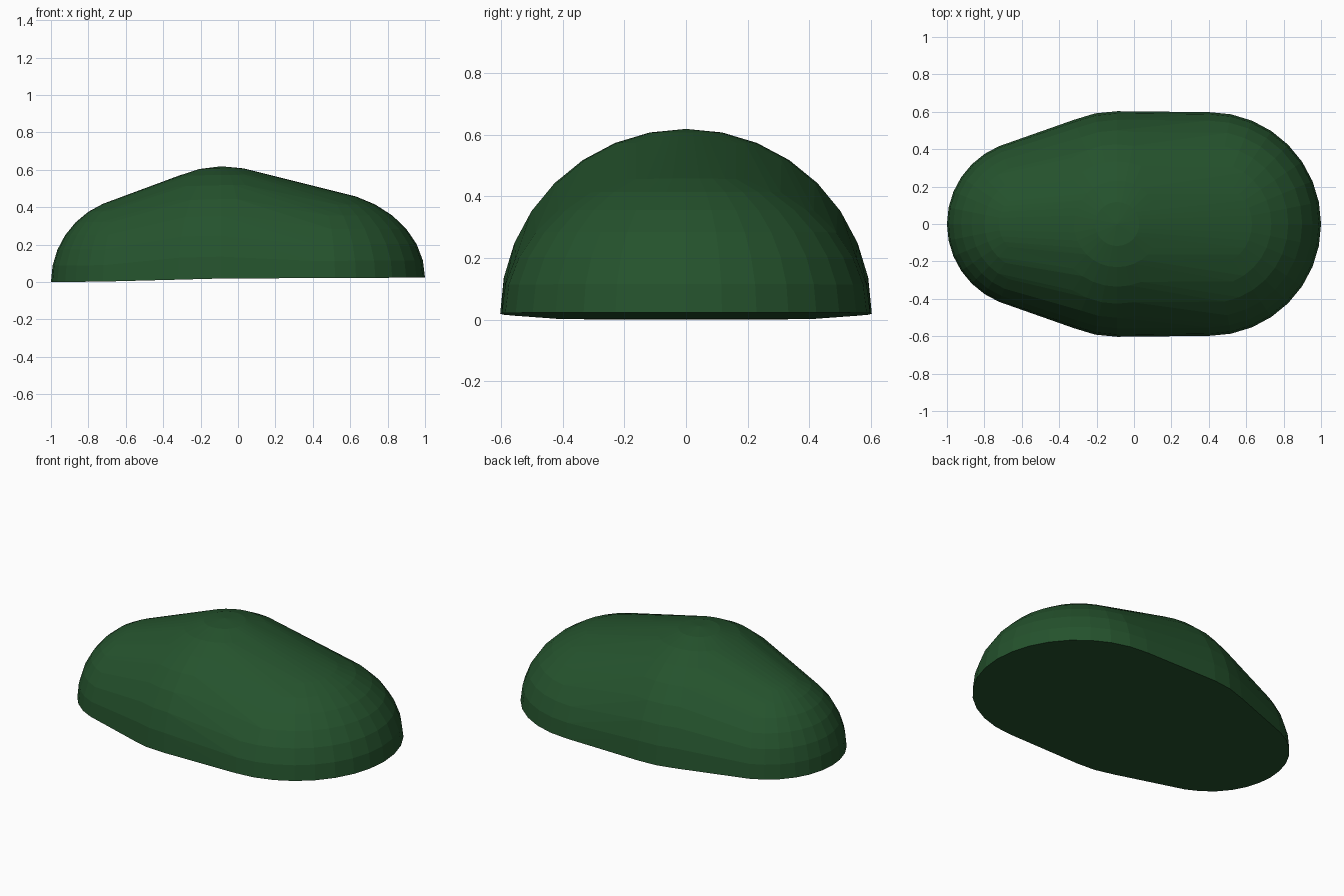
import bpy, bmesh, math

if "Cube" in bpy.data.objects:
    bpy.data.objects.remove(bpy.data.objects["Cube"])

STEP = math.pi / 16

# three half-domes wrapped in one skin: centre x, plan radius, height
DOMES = [(-0.55, 0.45, 0.45), (-0.09, 0.603, 0.60), (0.402, 0.598, 0.471)]
# gentle rise of the underside along x
RISE = [(-1.0, 0.0), (-0.68, 0.003), (-0.1, 0.019), (1.0, 0.024)]


def rise(x):
    x = min(max(x, -1.0), 1.0)
    for (x0, z0), (x1, z1) in zip(RISE, RISE[1:]):
        if x <= x1:
            return z0 + (z1 - z0) * (x - x0) / (x1 - x0)
    return RISE[-1][1]


bm = bmesh.new()
for cx, r, h in DOMES:
    bm.verts.new((cx, 0, h))
    for ring in range(8):
        c, s = math.cos(ring * STEP), math.sin(ring * STEP)
        for k in range(32):
            bm.verts.new((cx + r * c * math.cos(k * STEP),
                          r * c * math.sin(k * STEP), h * s))

# wrapped skin
bmesh.ops.convex_hull(bm, input=bm.verts[:])
bottom = [f for f in bm.faces if all(v.co.z < 1e-5 for v in f.verts)]
bmesh.ops.delete(bm, geom=bottom, context='FACES_ONLY')
bmesh.ops.delete(bm, geom=[e for e in bm.edges if not e.link_faces], context='EDGES_FACES')
bmesh.ops.delete(bm, geom=[v for v in bm.verts if not v.link_faces], context='VERTS')

# underside: strips across the outline
rim = {v for e in bm.edges if e.is_boundary for v in e.verts}
back = sorted((v for v in rim if v.co.y > 1e-4), key=lambda v: v.co.x)
front = sorted((v for v in rim if v.co.y < -1e-4), key=lambda v: v.co.x)
tips = sorted((v for v in rim if abs(v.co.y) <= 1e-4), key=lambda v: v.co.x)
if len(back) == len(front) and len(tips) == 2:
    bm.faces.new((tips[0], back[0], front[0]))
    for i in range(len(back) - 1):
        bm.faces.new((back[i], back[i + 1], front[i + 1], front[i]))
    bm.faces.new((back[-1], tips[1], front[-1]))
else:
    bmesh.ops.holes_fill(bm, edges=[e for e in bm.edges if e.is_boundary], sides=0)

for v in bm.verts:
    v.co.z += rise(v.co.x)
bmesh.ops.recalc_face_normals(bm, faces=bm.faces[:])

mesh = bpy.data.meshes.new("bush")
bm.to_mesh(mesh)
bm.free()
bush = bpy.data.objects.new("bush", mesh)
bpy.context.collection.objects.link(bush)
mat = bpy.data.materials.new("dark_green_leaf")
mat.diffuse_color = (0.018, 0.085, 0.026, 1)
mat.use_nodes = True
mat.node_tree.nodes["Principled BSDF"].inputs["Base Color"].default_value = mat.diffuse_color
mesh.materials.append(mat)
